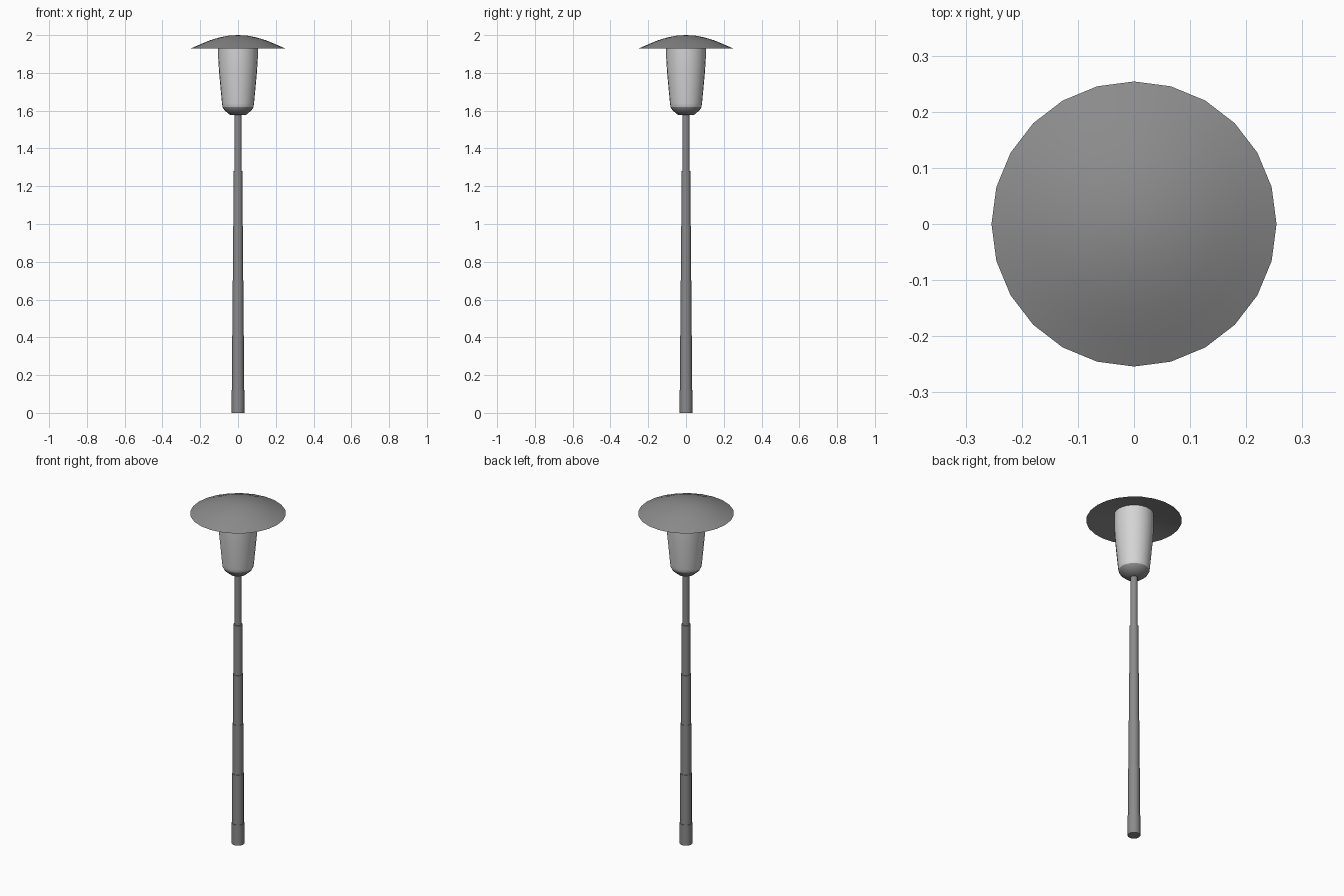
import bpy, bmesh, math

if "Cube" in bpy.data.objects:
    bpy.data.objects.remove(bpy.data.objects["Cube"])


def material(name, value):
    m = bpy.data.materials.new(name)
    m.diffuse_color = (value, value, value, 1)
    m.use_nodes = True
    m.node_tree.nodes["Principled BSDF"].inputs["Base Color"].default_value = m.diffuse_color
    return m


METAL = material("grey metal", 0.26)
GLASS = material("pale frosted glass", 0.66)


def lathe(name, profile, sides, mats, rule=None, angle=40):
    """Revolve a bottom-to-top (radius, z) profile around the z axis."""
    bm = bmesh.new()
    rings = []
    for r, z in profile:
        if r == 0:
            rings.append([bm.verts.new((0, 0, z))] * sides)
        else:
            rings.append([bm.verts.new((r * math.cos(2 * math.pi * i / sides),
                                        r * math.sin(2 * math.pi * i / sides), z))
                          for i in range(sides)])
    for low, high in zip(rings, rings[1:]):
        for i in range(sides):
            j = (i + 1) % sides
            corners = list(dict.fromkeys((low[i], low[j], high[j], high[i])))
            face = bm.faces.new(corners)
            if rule:
                face.material_index = rule(face.calc_center_median().z)
    bmesh.ops.recalc_face_normals(bm, faces=bm.faces)
    mesh = bpy.data.meshes.new(name)
    bm.to_mesh(mesh)
    bm.free()
    for m in mats:
        mesh.materials.append(m)
    obj = bpy.data.objects.new(name, mesh)
    bpy.context.collection.objects.link(obj)
    bpy.ops.object.select_all(action='DESELECT')
    bpy.context.view_layer.objects.active = obj
    obj.select_set(True)
    bpy.ops.object.shade_smooth_by_angle(angle=math.radians(angle))
    return obj


# Telescoping pole: each section is a little thinner than the one below
heights = [0, 0.12, 0.41, 0.70, 0.99, 1.28, 1.59]
radii = [0.034, 0.031, 0.029, 0.027, 0.024, 0.019]
pole = [(0, 0)]
for r, z0, z1 in zip(radii, heights, heights[1:]):
    pole += [(r, z0), (r, z1)]
pole.append((0, heights[-1]))
lathe("pole", pole, 16, [METAL])

# Tapered glass with a metal cup at its foot
lathe("lantern_body",
      [(0, 1.577), (0.042, 1.577), (0.073, 1.603), (0.082, 1.62),
       (0.085, 1.64), (0.1, 1.80), (0.105, 1.88), (0.105, 1.972)],
      24, [METAL, GLASS], lambda z: 1 if z > 1.615 else 0, 50)

# Shallow domed shade, hollow underneath
lathe("shade",
      [(0, 1.975), (0.105, 1.962), (0.254, 1.928), (0.2, 1.951),
       (0.15, 1.972), (0.1, 1.987), (0.05, 1.997), (0, 2.0)],
      24, [METAL])
